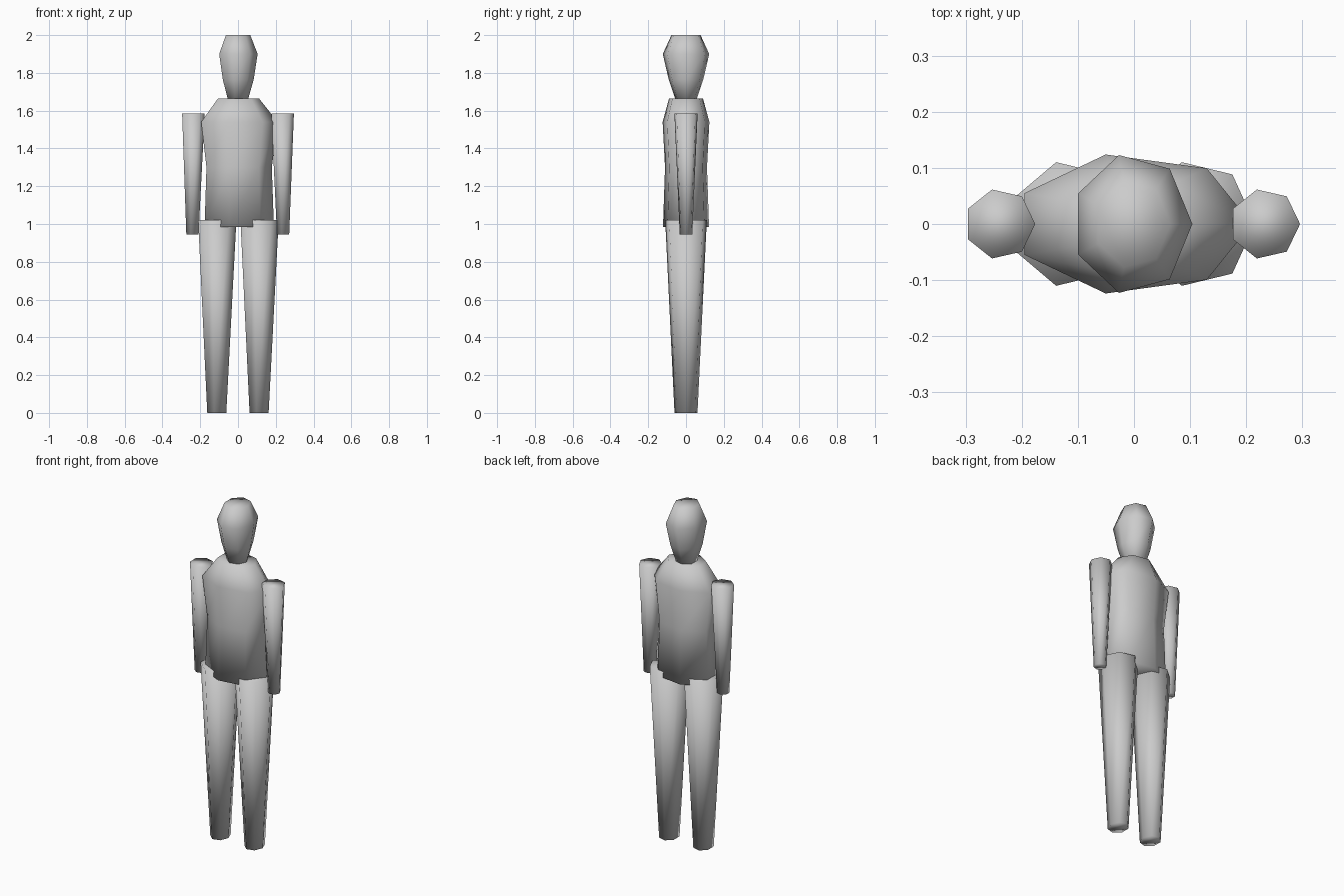
import bpy, bmesh, math

cube = bpy.data.objects.get("Cube")
if cube:
    bpy.data.objects.remove(cube, do_unlink=True)

SIDES = 7
SHIFT = -0.003  # odd-sided rings are not symmetric about x = 0

grey = bpy.data.materials.new("plain_grey")
grey.use_nodes = True
colour = (0.6, 0.6, 0.6, 1)
grey.diffuse_color = colour
grey.node_tree.nodes["Principled BSDF"].inputs["Base Color"].default_value = colour


def loft(name, rings):
    """Smooth capped tube through rings of (centre x, z, radius x, radius y)."""
    bm = bmesh.new()
    loops = []
    for cx, z, rx, ry in rings:
        angles = [math.tau * i / SIDES for i in range(SIDES)]
        loops.append([bm.verts.new((cx + SHIFT + rx * math.cos(a), ry * math.sin(a), z))
                      for a in angles])
    for low, high in zip(loops, loops[1:]):
        for i in range(SIDES):
            j = (i + 1) % SIDES
            bm.faces.new((low[i], low[j], high[j], high[i]))
    bm.faces.new(loops[0][::-1])
    bm.faces.new(loops[-1])
    bmesh.ops.recalc_face_normals(bm, faces=bm.faces)
    for f in bm.faces:
        f.smooth = True
    mesh = bpy.data.meshes.new(name)
    bm.to_mesh(mesh)
    bm.free()
    mesh.materials.append(grey)
    obj = bpy.data.objects.new(name, mesh)
    bpy.context.collection.objects.link(obj)
    return obj


# Head: narrow chin, wide brow, flat crown
loft("head", [(0, 1.655, 0.055, 0.056), (0, 1.765, 0.086, 0.094),
              (0, 1.9, 0.107, 0.126), (0, 2.0, 0.068, 0.079)])

# Torso: hips, waist, chest, shoulders
loft("torso", [(0, 0.985, 0.193, 0.125), (0, 1.3, 0.182, 0.114),
               (0, 1.54, 0.213, 0.127), (0, 1.665, 0.114, 0.092)])

# Limbs: tapered tubes on both sides
for side, s in (("left", 1), ("right", -1)):
    loft(side + "_arm", [(s * 0.24, 0.945, 0.034, 0.034), (s * 0.236, 1.585, 0.063, 0.063)])
    loft(side + "_leg", [(s * 0.112, 0, 0.053, 0.0625), (s * 0.112, 1.02, 0.1065, 0.113)])
